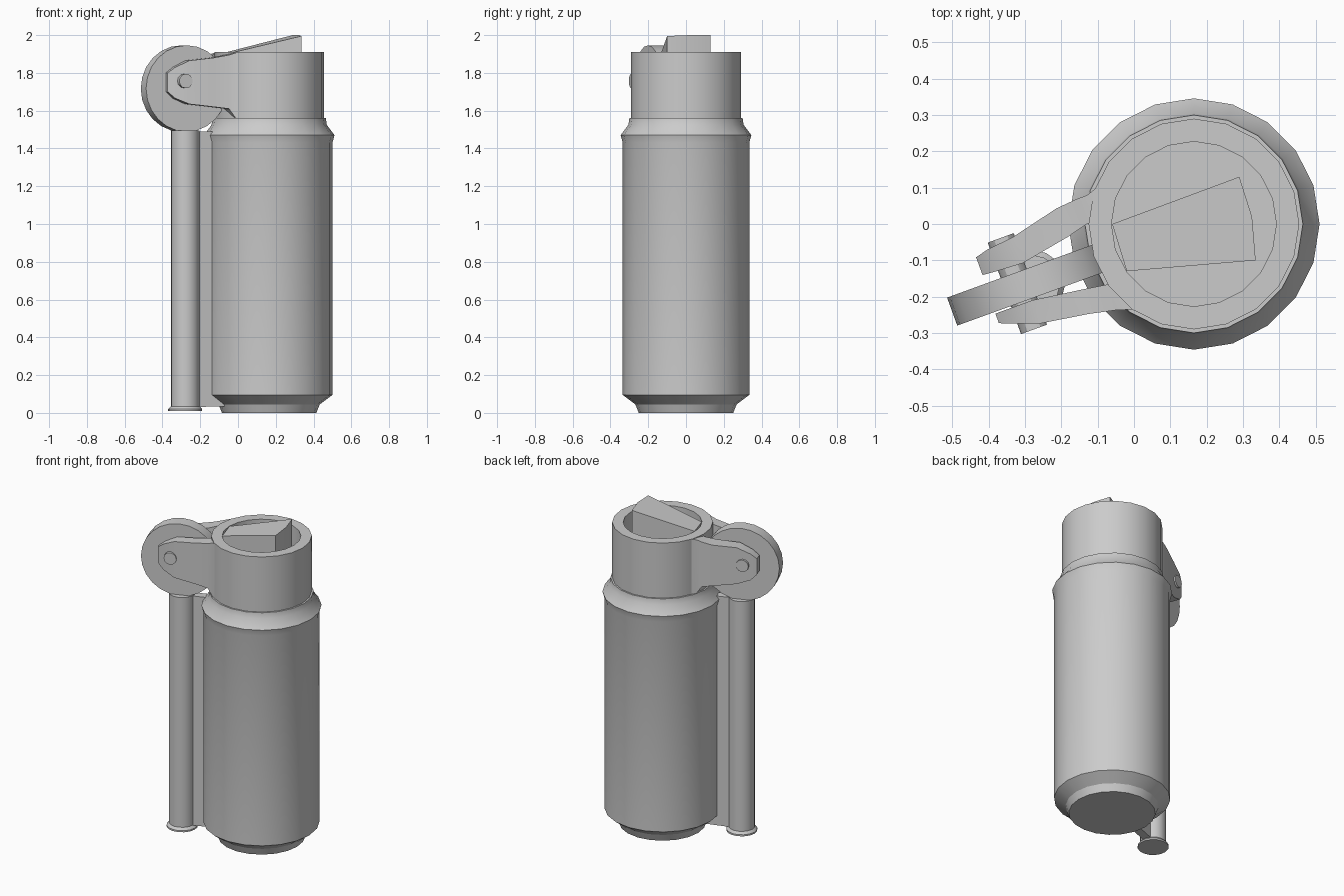
import bpy, bmesh, math
from mathutils import Vector

if "Cube" in bpy.data.objects:
    bpy.data.objects.remove(bpy.data.objects["Cube"])

CENTER = (0.165, 0, 0)
TURN = math.radians(200)      # direction in which the wheel side points


def finish(name, bm, angle=30, turned=True):
    bmesh.ops.recalc_face_normals(bm, faces=bm.faces)
    me = bpy.data.meshes.new(name)
    bm.to_mesh(me)
    bm.free()
    ob = bpy.data.objects.new(name, me)
    bpy.context.collection.objects.link(ob)
    ob.location = CENTER
    if turned:
        ob.rotation_euler.z = TURN
    bpy.ops.object.select_all(action='DESELECT')
    ob.select_set(True)
    bpy.context.view_layer.objects.active = ob
    bpy.ops.object.shade_smooth_by_angle(angle=math.radians(angle))
    return ob


def loft(bm, rings):
    """Skin rings of equal length and cap both ends."""
    vs = [[bm.verts.new(p) for p in r] for r in rings]
    n = len(vs[0])
    for a, b in zip(vs, vs[1:]):
        for i in range(n):
            j = (i + 1) % n
            bm.faces.new((a[i], a[j], b[j], b[i]))
    bm.faces.new(vs[0])
    bm.faces.new(vs[-1])


def lathe(name, profile, sides, turned=True, offset=0.0):
    bm = bmesh.new()
    loft(bm, [[(offset + r * math.cos(2 * math.pi * i / sides),
                r * math.sin(2 * math.pi * i / sides), z)
               for i in range(sides)] for r, z in profile])
    return finish(name, bm, turned=turned)


def disc(name, x, z, r, y0, y1, sides):
    bm = bmesh.new()
    loft(bm, [[(x + r * math.cos(2 * math.pi * i / sides), y,
                z + r * math.sin(2 * math.pi * i / sides))
               for i in range(sides)] for y in (y0, y1)])
    return finish(name, bm)


# Can-shaped body
lathe("body", [(.25, 0), (.268, .045), (.335, .095), (.335, 1.43), (.346, 1.47),
               (.305, 1.525), (.3, 1.56)], 20, turned=False)

# Hollow collar on top
lathe("collar", [(.29, 1.55), (.29, 1.91), (.227, 1.91), (.227, 1.6)], 20, turned=False)

# Sloped wedge inside the collar
bm = bmesh.new()
plan = [(-.225, 0, 1.91), (-.185, -.13, 1.91), (.17, -.1, 1.995), (.16, .02, 2.0),
        (.125, .13, 2.0)]
loft(bm, [[(x, y, 1.6) for x, y, z in plan], plan])
finish("wedge", bm, turned=False)

# Two arms: stations of (reach, top z, bottom z, inner y, outer y)
ARMS = {
    "front_arm": [(.22, 1.908, 1.56, .09, .175), (.25, 1.905, 1.565, .083, .16),
                  (.28, 1.895, 1.61, .075, .15), (.36, 1.88, 1.62, .063, .133),
                  (.49, 1.865, 1.635, .045, .113), (.56, 1.83, 1.665, .045, .088),
                  (.598, 1.80, 1.70, .045, .073)],
    "back_arm": [(.22, 1.908, 1.56, -.11, -.185), (.25, 1.905, 1.565, -.105, -.175),
                 (.28, 1.895, 1.61, -.1, -.175), (.34, 1.88, 1.62, -.085, -.17),
                 (.48, 1.865, 1.635, -.06, -.137), (.56, 1.83, 1.665, -.064, -.128),
                 (.595, 1.80, 1.70, -.067, -.119)],
}
for name, stations in ARMS.items():
    bm = bmesh.new()
    loft(bm, [[(x, yi, zb), (x, yo, zb), (x, yo, zt), (x, yi, zt)]
              for x, zt, zb, yi, yo in stations])
    finish(name, bm)

# Wheel and its pin
disc("wheel", .479, 1.717, .229, -.042, .04, 24)
disc("wheel_pin", .513, 1.757, .038, -.146, .122, 12)

# Side rod with flared foot, joined to the body by a thin web
lathe("side_rod", [(.09, .01), (.09, .02), (.076, .035), (.076, 1.495)], 16, offset=.473)
bm = bmesh.new()
loft(bm, [[(.26, y, .035), (.47, y, .03), (.47, y, 1.49), (.31, y, 1.49)]
          for y in (-.025, .025)])
finish("web", bm)
